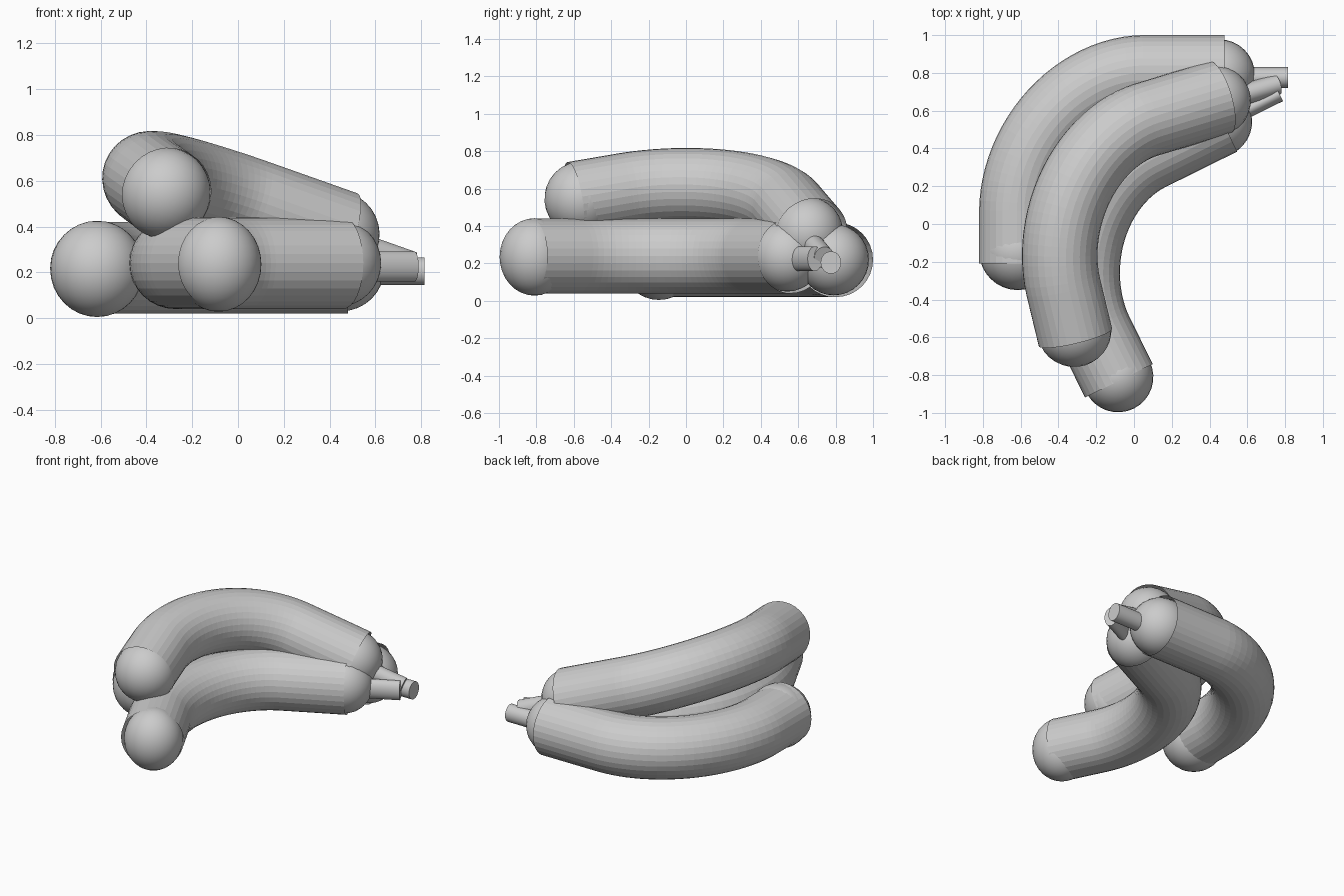
import bpy
import math
from mathutils import Vector, Matrix

if "Cube" in bpy.data.objects:
    bpy.data.objects.remove(bpy.data.objects["Cube"])


def frame(origin, head_dir, tail_dir):
    # local x runs along the head end, local y along the tail end
    x = Vector(head_dir).normalized()
    y = Vector(tail_dir)
    y = (y - x * y.dot(x)).normalized()
    m = Matrix((x, y, x.cross(y))).transposed().to_4x4()
    m.translation = Vector(origin)
    return m


def centre_line():
    # straight tail, quarter bend, straight head
    pts = [(0, 0), (0, 0.14)]
    n = 24
    e = 2 / 1.88
    for i in range(n + 1):
        a = math.pi / 2 * i / n
        c, s = max(math.cos(a), 0) ** e, math.sin(a) ** e
        pts.append((0.67 - 0.67 * c, 0.28 + 0.73 * s))
    return pts + [(0.88, 1.01), (1.1, 1.01)]


def body(name, m):
    cu = bpy.data.curves.new(name, 'CURVE')
    cu.dimensions = '3D'
    cu.bevel_depth = 0.2
    cu.bevel_resolution = 14
    pts = centre_line()
    sp = cu.splines.new('POLY')
    sp.points.add(len(pts) - 1)
    for p, (x, y) in zip(sp.points, pts):
        p.co = (x, y, 0, 1)
    sp.use_smooth = False
    ob = bpy.data.objects.new(name, cu)
    bpy.context.collection.objects.link(ob)
    ob.matrix_world = m
    bpy.ops.object.select_all(action='DESELECT')
    ob.select_set(True)
    bpy.context.view_layer.objects.active = ob
    bpy.ops.object.convert(target='MESH')


def cap(name, m, loc, scale):
    bpy.ops.mesh.primitive_uv_sphere_add(segments=32, ring_count=16, radius=1)
    ob = bpy.context.object
    ob.name = name
    ob.matrix_world = m @ Matrix.Translation(loc) @ Matrix.Diagonal((*scale, 1))
    bpy.ops.object.shade_smooth()


def stem(name, m, ry, rz):
    bpy.ops.mesh.primitive_cylinder_add(vertices=32, radius=1, depth=0.3)
    ob = bpy.context.object
    ob.name = name
    ob.matrix_world = (m @ Matrix.Translation((1.285, 0.985, -0.015))
                       @ Matrix.Diagonal((1, ry, rz, 1))
                       @ Matrix.Rotation(math.pi / 2, 4, 'Y'))
    bpy.ops.object.shade_smooth_by_angle()


# name, tail point, head direction, tail direction, tail cap size, stem radii
fruits = [
    ("left_banana", (-0.62, -0.21, 0.22), (1, 0, 0), (0, 1, 0),
     (0.205, 0.205, 0.21), (0.055, 0.06)),
    ("right_banana", (-0.08, -0.83, 0.24), (0.896, 0.443, 0), (-0.443, 0.896, 0),
     (0.187, 0.187, 0.207), (0.043, 0.066)),
    ("top_banana", (-0.31, -0.60, 0.545), (0.907, 0.274, -0.321), (-0.218, 0.963, 0.159),
     (0.197, 0.197, 0.2), (0.055, 0.06)),
]
tail_shift = {"left_banana": 0.065, "right_banana": 0.02, "top_banana": 0.04}

for name, origin, hd, td, tail_size, radii in fruits:
    m = frame(origin, hd, td)
    body(name + "_body", m)
    cap(name + "_tail_cap", m, (0.005, tail_shift[name], -0.005), tail_size)
    cap(name + "_head_cap", m, (1.07, 1.0, 0), (0.19, 0.188, 0.19))
    stem(name + "_stem", m, *radii)
